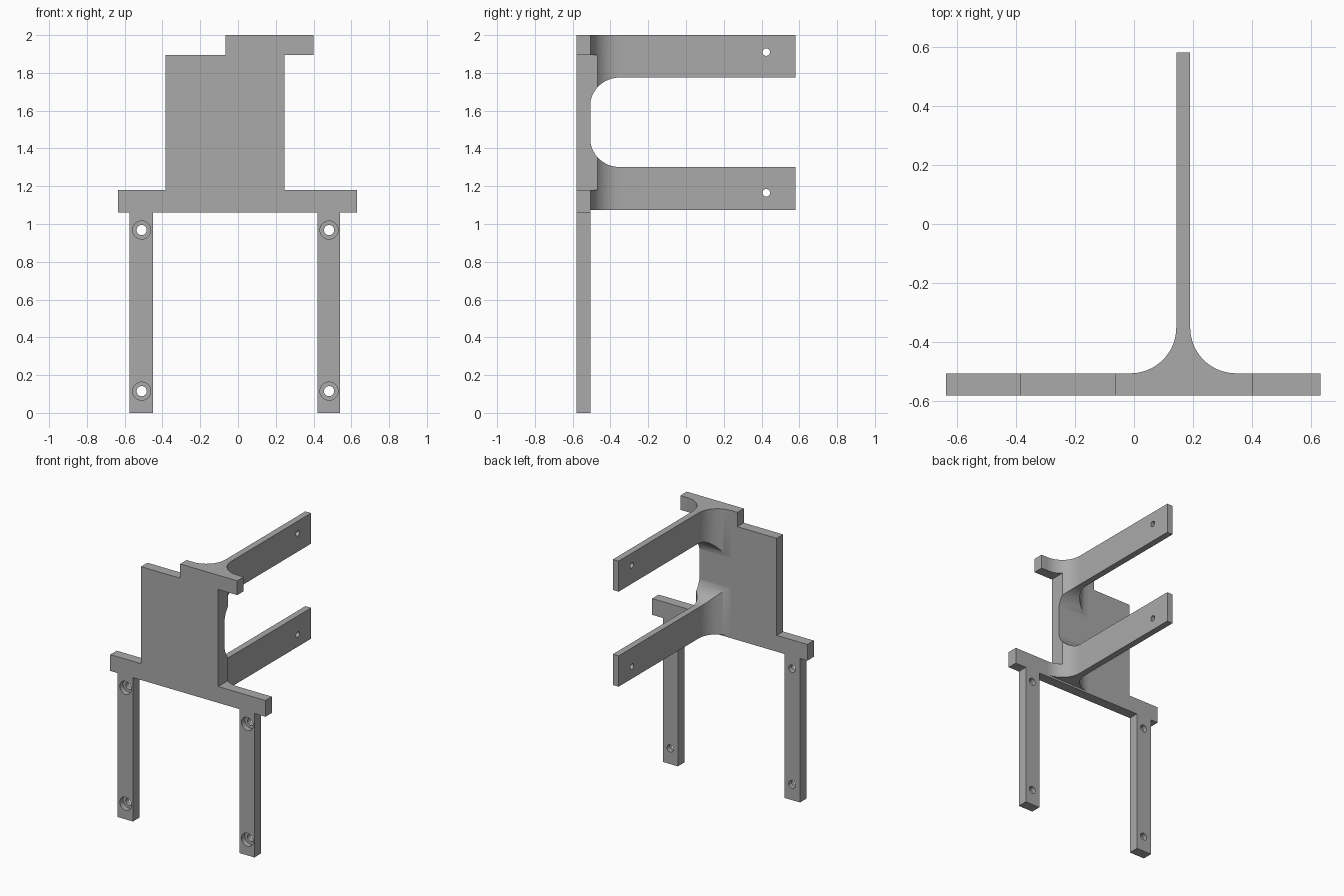
import bpy
import math
from mathutils import Matrix, Vector

cube = bpy.data.objects.get("Cube")
if cube:
    bpy.data.objects.remove(cube, do_unlink=True)

grey = bpy.data.materials.new("plain grey")
grey.use_nodes = True
colour = (0.4, 0.4, 0.4, 1)
grey.diffuse_color = colour
grey.node_tree.nodes["Principled BSDF"].inputs["Base Color"].default_value = colour

FRONT, BACK, END = -0.58, -0.505, 0.58
R = 0.155                      # fillet radius
WEB_L, WEB_R = 0.143, 0.19     # arm thickness
LOW, HIGH = 1.075, 2.0         # arm height range


def prism(name, outline, axis, start, stop):
    """Extrude a 2D outline along an axis; outline holds the other two axes in order."""
    def point(p, d):
        c = list(p)
        c.insert("xyz".index(axis), d)
        return c
    n = len(outline)
    verts = [point(p, d) for d in (start, stop) for p in outline]
    faces = [list(range(n)), list(range(n, 2 * n))]
    faces += [(i, (i + 1) % n, n + (i + 1) % n, n + i) for i in range(n)]
    mesh = bpy.data.meshes.new(name)
    mesh.from_pydata(verts, [], faces)
    ob = bpy.data.objects.new(name, mesh)
    bpy.context.collection.objects.link(ob)
    mesh.materials.append(grey)
    select(ob)
    bpy.ops.object.mode_set(mode='EDIT')
    bpy.ops.mesh.select_all(action='SELECT')
    bpy.ops.mesh.normals_make_consistent(inside=False)
    bpy.ops.object.mode_set(mode='OBJECT')
    return ob


def select(ob):
    bpy.ops.object.select_all(action='DESELECT')
    ob.select_set(True)
    bpy.context.view_layer.objects.active = ob


def arc(cx, cy, r, a0, a1, n=16):
    return [(cx + r * math.cos(math.radians(a0 + (a1 - a0) * i / n)),
             cy + r * math.sin(math.radians(a0 + (a1 - a0) * i / n))) for i in range(n + 1)]


def cut(ob, cutter):
    mod = ob.modifiers.new("cut", 'BOOLEAN')
    mod.operation = 'DIFFERENCE'
    mod.solver = 'EXACT'
    mod.object = cutter
    select(ob)
    bpy.ops.object.modifier_apply(modifier=mod.name)
    bpy.data.objects.remove(cutter, do_unlink=True)


def drill(ob, axis, centre, r, start, stop):
    cut(ob, prism("drill", arc(*centre, r, 0, 360, 32)[:-1], axis, start, stop))


# Flat plate with stepped top, crossbar and two legs
plate = prism("mounting_plate", [
    (-0.575, 0), (-0.45, 0), (-0.45, 1.06), (0.42, 1.06), (0.42, 0), (0.54, 0),
    (0.54, 1.06), (0.63, 1.06), (0.63, 1.18), (0.245, 1.18), (0.245, 1.895),
    (0.4, 1.895), (0.4, HIGH), (-0.065, HIGH), (-0.065, 1.895), (-0.385, 1.895),
    (-0.385, 1.18), (-0.635, 1.18), (-0.635, 1.06), (-0.575, 1.06)], 'y', FRONT, BACK)

# Counterbored screw holes in the legs
for x in (-0.51, 0.482):
    for z in (0.115, 0.968):
        drill(plate, 'y', (x, z), 0.048, FRONT - 0.1, FRONT + 0.04)
        drill(plate, 'y', (x, z), 0.027, FRONT - 0.1, BACK + 0.1)

# Rear web flaring into the plate with large fillets
flare = (arc(WEB_L - R, BACK + R, R, 270, 360)
         + [(WEB_L, END), (WEB_R, END)]
         + arc(WEB_R + R, BACK + R, R, 180, 270))
arms = prism("rear_arms", flare, 'z', LOW, HIGH)

# Rounded slot that splits the web into two arms
z0, z1, y0 = 1.302, 1.775, BACK - 0.003
slot = arc(y0 + R, z0 + R, R, 270, 180) + arc(y0 + R, z1 - R, R, 180, 90) + [(1, z1), (1, z0)]
cut(arms, prism("slot", slot, 'x', -1, 1))

# Trim the flare flush with the plate's side edge
cut(arms, prism("trim", [(0.245, -1), (1, -1), (1, 1), (0.245, 1)], 'z', 1.18, 1.895))

# Pin holes near the arm ends
for z in (1.165, 1.91):
    drill(arms, 'x', (0.425, z), 0.02, 0, 0.4)

for ob in (plate, arms):
    select(ob)
    bpy.ops.object.shade_smooth_by_angle(angle=math.radians(30))
